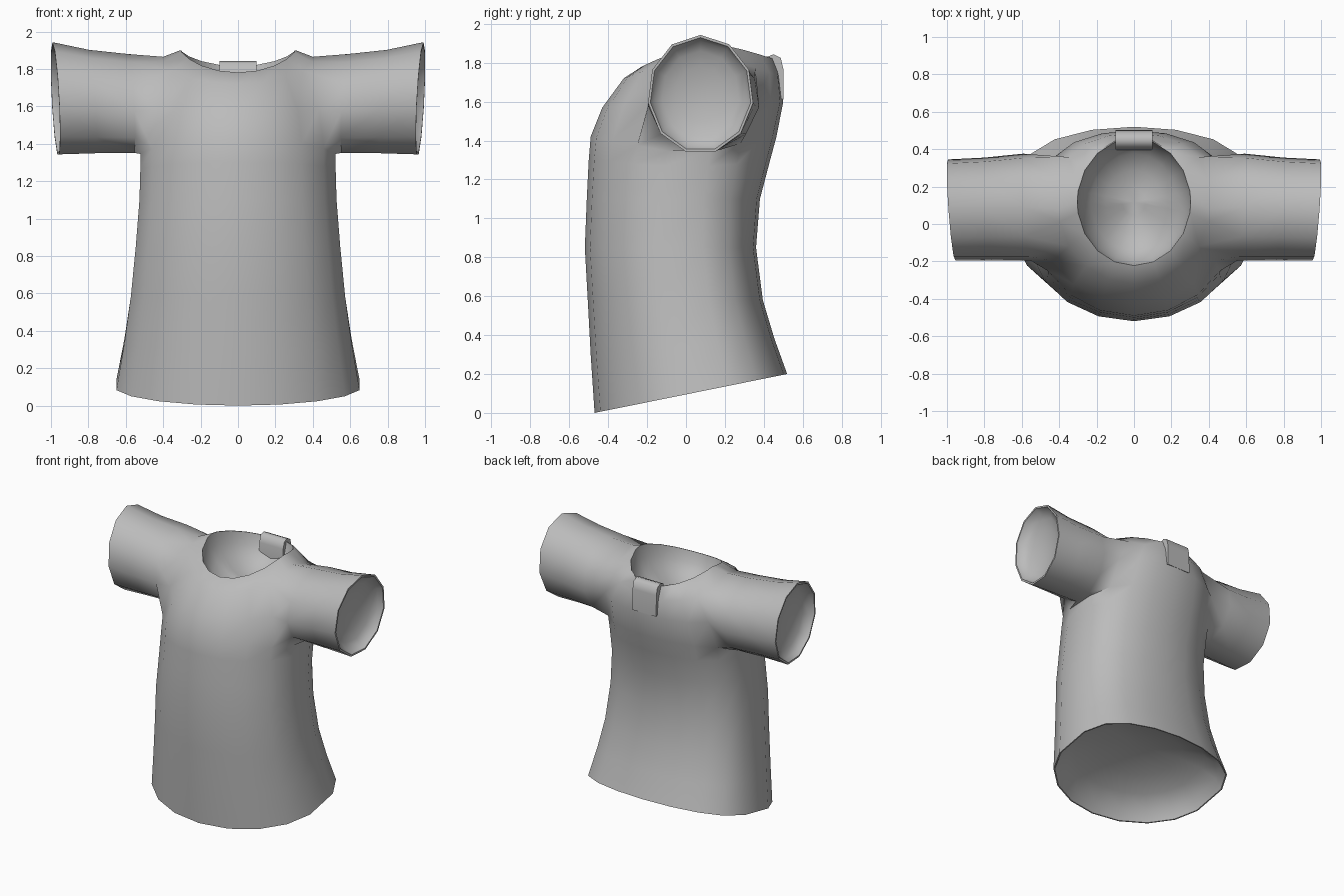
import bpy, bmesh
from math import sin, cos, radians, pi
from mathutils import Vector

cube = bpy.data.objects.get("Cube")
if cube:
    bpy.data.objects.remove(cube)

cloth = bpy.data.materials.new("grey cloth")
cloth.use_nodes = True
grey = (0.5, 0.5, 0.5, 1)
cloth.diffuse_color = grey
cloth.node_tree.nodes["Principled BSDF"].inputs["Base Color"].default_value = grey


def finish(name, bm):
    """Turn a closed bmesh into a smooth-shaded object."""
    bmesh.ops.recalc_face_normals(bm, faces=bm.faces)
    mesh = bpy.data.meshes.new(name)
    bm.to_mesh(mesh)
    bm.free()
    obj = bpy.data.objects.new(name, mesh)
    bpy.context.collection.objects.link(obj)
    mesh.materials.append(cloth)
    bpy.ops.object.select_all(action='DESELECT')
    obj.select_set(True)
    bpy.context.view_layer.objects.active = obj
    bpy.ops.object.shade_smooth_by_angle(angle=radians(55))


def bridge(bm, a, b):
    """Join two vertex loops of equal length with quads."""
    for k in range(len(a)):
        j = (k + 1) % len(a)
        bm.faces.new((a[k], a[j], b[j], b[k]))


def hollow(bm, loop, inward, rim):
    """Close an opening with a thin rim and a rounded hollow."""
    centre = sum((v.co for v in loop), Vector()) / len(loop)
    edge = [v.co.copy() for v in loop]
    for angle in (0, 20, 40, 60, 78):
        scale = rim * cos(radians(angle))
        drop = Vector(inward) * sin(radians(angle))
        ring = [bm.verts.new(centre + (p - centre) * scale + drop) for p in edge]
        bridge(bm, loop, ring)
        loop = ring
    tip = bm.verts.new(centre + Vector(inward))
    for k in range(len(loop)):
        bm.faces.new((loop[k], loop[(k + 1) % len(loop)], tip))


# Torso rings, hem to neck:
# front z, front y, back z, back y, side z, half width, back roundness
RINGS = [
    (0.00, -0.47, 0.20, 0.52, 0.10, 0.66, 0.55),
    (0.30, -0.49, 0.38, 0.455, 0.34, 0.617, 0.55),
    (0.58, -0.505, 0.58, 0.395, 0.58, 0.582, 0.55),
    (0.85, -0.52, 0.85, 0.36, 0.85, 0.555, 0.55),
    (1.10, -0.51, 1.10, 0.38, 1.10, 0.535, 0.6),
    (1.30, -0.50, 1.29, 0.43, 1.26, 0.53, 0.65),
    (1.42, -0.49, 1.42, 0.465, 1.33, 0.53, 0.7),
    (1.57, -0.43, 1.60, 0.50, 1.60, 0.50, 0.55),
    (1.72, -0.32, 1.73, 0.485, 1.865, 0.40, 0.55),
    (1.78, -0.228, 1.815, 0.463, 1.90, 0.308, 1),
]
PIT, MID, SHOULDER, NECK = 6, 7, 8, 9
LOWER = list(range(0, 360, 20))
UPPER = sorted(LOWER + [90, 270])     # an extra shoulder-seam column

bm = bmesh.new()
grid = {}
for r, (zf, yf, zb, yb, zs, half, roundness) in enumerate(RINGS):
    for a in (UPPER if r >= SHOULDER else LOWER):
        c, s = cos(radians(a)), sin(radians(a))
        w = c if c > 0 else abs(c) ** roundness
        lift = w ** 1.4 if r == NECK else w      # neckline peaks at the sides
        mid_y = (yf + yb) / 2
        end_y, end_z = (yf, zf) if c > 0 else (yb, zb)
        grid[r, a] = bm.verts.new((half * s, mid_y + (end_y - mid_y) * w,
                                   zs + (end_z - zs) * lift))

# Torso faces, leaving an armhole on each side
for r in range(NECK):
    angles = UPPER if r >= SHOULDER else LOWER
    for a, b in zip(angles, angles[1:] + [360]):
        if r in (PIT, MID) and 60 <= a % 180 < 120:
            continue
        b %= 360
        bm.faces.new((grid[r, a], grid[r, b], grid[r + 1, b], grid[r + 1, a]))

# Hem and neck openings
hollow(bm, [grid[0, a] for a in LOWER], (0, 0, 0.22), 0.985)
hollow(bm, [grid[NECK, a] for a in UPPER], (0, 0, -0.25), 0.985)

# Sleeves grow out of the armholes: x, centre y, centre z, y radius, z radius
SLEEVE = [
    (0.575, 0.09, 1.610, 0.289, 0.270),
    (0.78, 0.08, 1.620, 0.278, 0.282),
    (0.976, 0.075, 1.637, 0.273, 0.306),
]
HOLE = [(SHOULDER, 90), (SHOULDER, 100), (SHOULDER, 120), (MID, 120),
        (PIT, 120), (PIT, 100), (PIT, 80), (PIT, 60), (MID, 60),
        (SHOULDER, 60), (SHOULDER, 80)]
TURNS = [2 * pi * k / len(HOLE) for k in range(len(HOLE))]
for side in (1, -1):
    loop = [grid[r, a if side == 1 else 360 - a] for r, a in HOLE]
    for x, cy, cz, ry, rz in SLEEVE:
        # each ring leans out at the top and at the back
        ring = [bm.verts.new((side * (x + 0.016 * cos(t) + 0.02 * sin(t)),
                              cy + ry * sin(t), cz + rz * cos(t)))
                for t in TURNS]
        bridge(bm, loop, ring)
        loop = ring
    hollow(bm, loop, (-0.1 * side, 0, 0), 0.955)
finish("shirt", bm)

# Label folded over the back of the neckline
FOLD = [(0.502, 1.61), (0.50, 1.77), (0.487, 1.825), (0.45, 1.843),
        (0.415, 1.83), (0.40, 1.78), (0.395, 1.67), (0.46, 1.63)]
bm = bmesh.new()
ends = [[bm.verts.new((x, y, z)) for y, z in FOLD] for x in (-0.1, 0.1)]
bridge(bm, *ends)
for end in ends:
    bm.faces.new(end)
finish("neck_label", bm)
